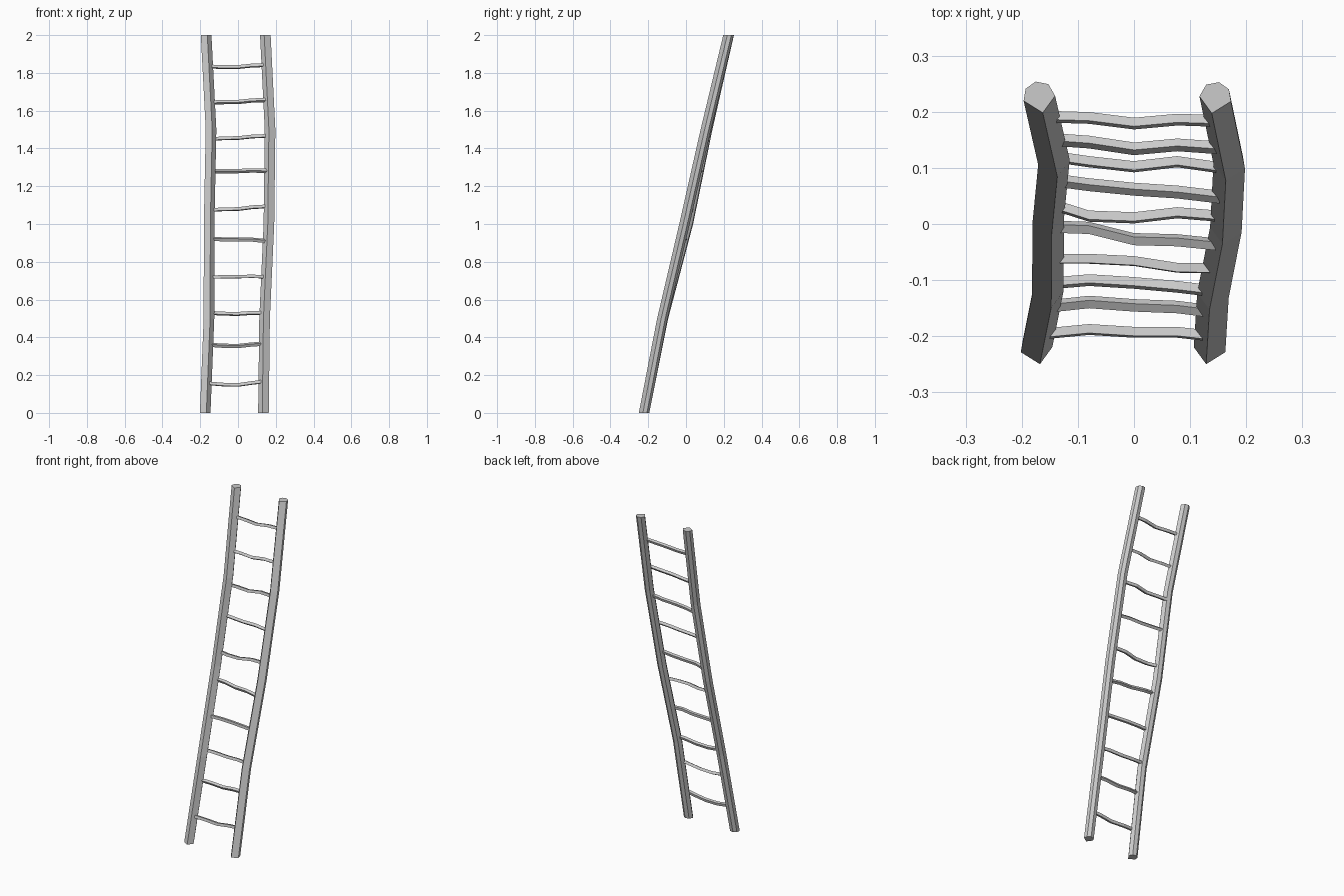
import bpy
import bmesh
from math import radians, sin, cos
from mathutils import Vector

cube = bpy.data.objects.get("Cube")
if cube:
    bpy.data.objects.remove(cube, do_unlink=True)

wood = bpy.data.materials.new("plain grey")
wood.use_nodes = True
grey = (0.6, 0.6, 0.6, 1)
wood.diffuse_color = grey
wood.node_tree.nodes["Principled BSDF"].inputs["Base Color"].default_value = grey


def loft(name, rings):
    """Skin a closed, capped tube through a list of rings of points."""
    bm = bmesh.new()
    loops = [[bm.verts.new(point) for point in ring] for ring in rings]
    count = len(loops[0])
    for lower, upper in zip(loops, loops[1:]):
        for i in range(count):
            j = (i + 1) % count
            bm.faces.new((lower[i], lower[j], upper[j], upper[i]))
    bm.faces.new(loops[0])
    bm.faces.new(loops[-1])
    bmesh.ops.recalc_face_normals(bm, faces=bm.faces)
    mesh = bpy.data.meshes.new(name)
    bm.to_mesh(mesh)
    bm.free()
    mesh.materials.append(wood)
    obj = bpy.data.objects.new(name, mesh)
    bpy.context.collection.objects.link(obj)
    return obj


# Crooked rails: centre points at equal height steps
RAIL_STEP = 0.5
right_path = [(-0.174, -0.222), (-0.154, -0.122), (-0.153, 0.01),
              (-0.143, 0.112), (-0.169, 0.226)]
left_path = [(0.135, -0.222), (0.141, -0.125), (0.164, -0.008),
             (0.17, 0.105), (0.145, 0.225)]
# Rounded back, wide chiselled front
RAIL_ANGLES = [-77, 5, 55, 103, 148, 193]
RAIL_RADIUS = 0.0285


def build_rail(name, path, side):
    rings = []
    for level, (x, y) in enumerate(path):
        rings.append([(x - side * RAIL_RADIUS * cos(radians(a)),
                       y + RAIL_RADIUS * sin(radians(a)),
                       level * RAIL_STEP) for a in RAIL_ANGLES])
    loft(name, rings)


build_rail("right_rail", right_path, -1)
build_rail("left_rail", left_path, 1)


def rail_x(path, z):
    """Centre of a rail at a given height."""
    level = min(int(z / RAIL_STEP), len(path) - 2)
    blend = z / RAIL_STEP - level
    return path[level][0] * (1 - blend) + path[level + 1][0] * blend


# Rungs: roll in degrees, heights (ends and middle), depths along the rung;
# lengths in thousandths
rungs = [
    (12, (156, 148, 164), (-195, -188, -193, -193, -198)),
    (60, (360, 354, 365), (-146, -139, -145, -148, -154)),
    (20, (529, 524, 529), (-105, -100, -105, -112, -118)),
    (5, (719, 721, 720), (-62, -62, -66, -78, -79)),
    (65, (921, 918, 910), (-5, -7, -27, -29, -36)),
    (15, (1074, 1079, 1093), (32, 14, 11, 20, 14)),
    (45, (1280, 1280, 1281), (77, 70, 62, 57, 48)),
    (15, (1450, 1455, 1466), (118, 111, 102, 111, 100)),
    (35, (1643, 1646, 1656), (150, 146, 134, 141, 136)),
    (20, (1833, 1831, 1841), (191, 189, 179, 186, 184)),
]
RUNG_RADIUS = 0.0115

for number, (roll, heights, depths) in enumerate(rungs, start=1):
    start, middle, end = (h / 1000 for h in heights)
    xs = [rail_x(right_path, start) + 0.015, -0.08, 0, 0.077,
          rail_x(left_path, end) - 0.015]
    # Slight sag before the middle, slight rise after it
    zs = [start, (start + 3 * middle) / 4, middle,
          (middle + end) / 2 + 0.003, end]
    rings = []
    for x, y, z in zip(xs, depths, zs):
        centre = Vector((x, y / 1000, z))
        corners = [radians(45 + 90 * k - roll) for k in range(4)]
        rings.append([centre + RUNG_RADIUS * Vector((0, cos(a), sin(a)))
                      for a in corners])
    loft(f"rung_{number}", rings)
